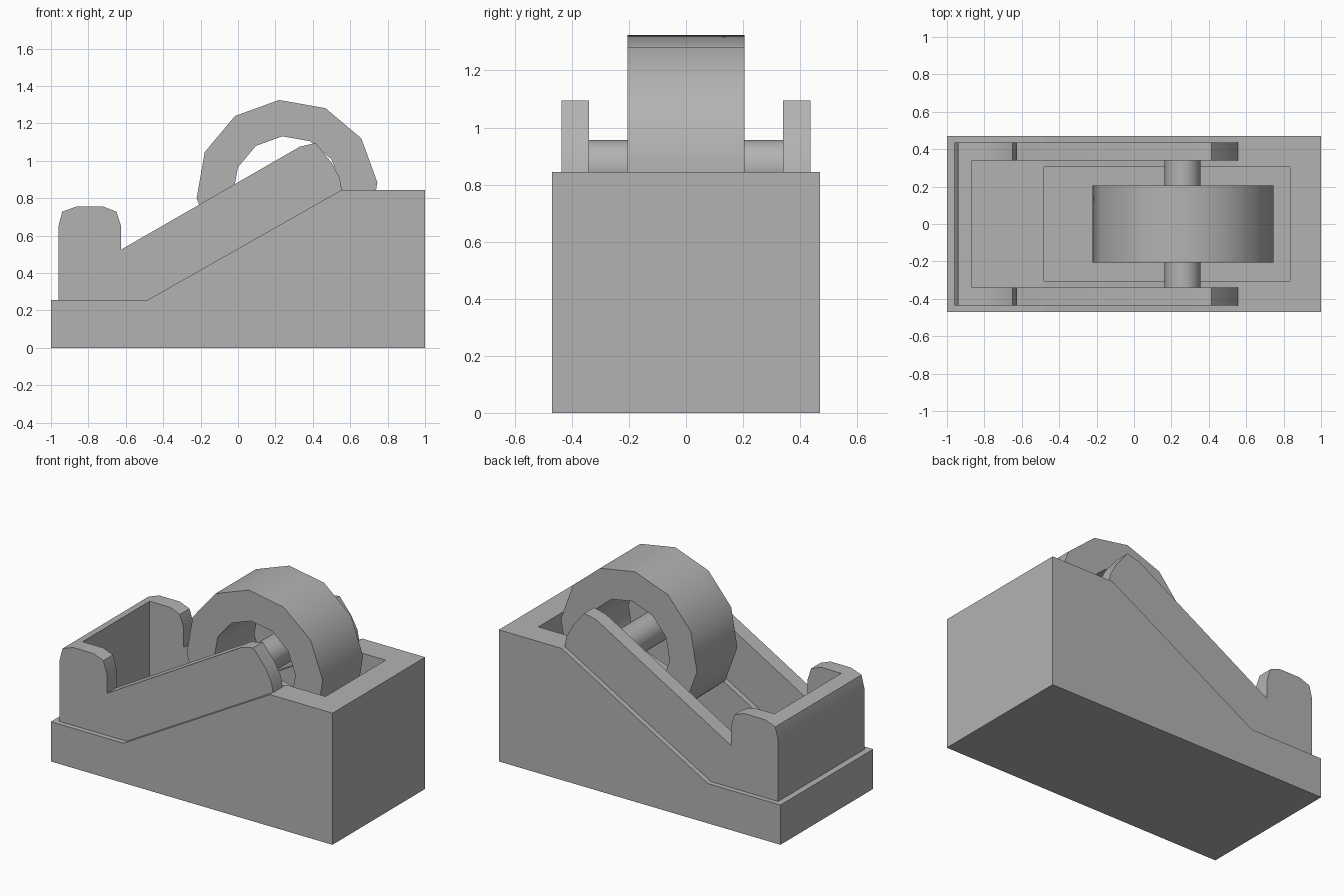
import bpy, bmesh
from math import radians, cos, sin

if "Cube" in bpy.data.objects:
    bpy.data.objects.remove(bpy.data.objects["Cube"], do_unlink=True)

grey = bpy.data.materials.new("plain_grey")
grey.use_nodes = True
colour = (0.45, 0.45, 0.45, 1)
grey.diffuse_color = colour
grey.node_tree.nodes["Principled BSDF"].inputs["Base Color"].default_value = colour


def finish(name, bm):
    bmesh.ops.recalc_face_normals(bm, faces=bm.faces)
    mesh = bpy.data.meshes.new(name)
    bm.to_mesh(mesh)
    bm.free()
    mesh.materials.append(grey)
    obj = bpy.data.objects.new(name, mesh)
    bpy.context.collection.objects.link(obj)
    return obj


def smooth(obj, angle):
    bpy.ops.object.select_all(action="DESELECT")
    obj.select_set(True)
    bpy.context.view_layer.objects.active = obj
    bpy.ops.object.shade_smooth_by_angle(angle=radians(angle))


def extrude(name, profile, y0, y1):
    """Extrude an x-z outline from y0 to y1."""
    bm = bmesh.new()
    face = bm.faces.new([bm.verts.new((x, y0, z)) for x, z in profile])
    new = bmesh.ops.extrude_face_region(bm, geom=[face])["geom"]
    moved = [v for v in new if isinstance(v, bmesh.types.BMVert)]
    bmesh.ops.translate(bm, verts=moved, vec=(0, y1 - y0, 0))
    return finish(name, bm)


def ring_points(radius, sides, cx, cz, phase):
    angles = [radians(phase + 360 * i / sides) for i in range(sides)]
    return [(cx + radius * cos(a), cz + radius * sin(a)) for a in angles]


# Wedge base with an open pocket under the roll
base = extrude("base", [(-1, 0), (1, 0), (1, 0.845), (0.555, 0.845),
                        (-0.485, 0.255), (-1, 0.255)], -0.47, 0.47)
cutter = extrude("pocket_cutter", [(-0.48, 0.2), (0.835, 0.2),
                                   (0.835, 1), (-0.48, 1)], -0.305, 0.305)
cutter.hide_render = True
cut = base.modifiers.new("pocket", "BOOLEAN")
cut.operation = "DIFFERENCE"
cut.solver = "EXACT"
cut.object = cutter
bpy.context.view_layer.objects.active = base
bpy.ops.object.modifier_apply(modifier=cut.name)
bpy.data.objects.remove(cutter, do_unlink=True)

# Side plates with a rounded ear in front and a rounded arm end
front_edge = [(-0.96, 0.255), (-0.96, 0.65), (-0.94, 0.728), (-0.865, 0.755)]
plate = front_edge + [(-0.72, 0.755), (-0.65, 0.728), (-0.625, 0.65),
                      (-0.625, 0.525), (0.33, 1.075), (0.415, 1.095),
                      (0.5, 0.99), (0.543, 0.91), (0.555, 0.845),
                      (-0.485, 0.255)]
for name, side in (("left_plate", 1), ("right_plate", -1)):
    smooth(extrude(name, plate, side * 0.34, side * 0.437), 32)

# Front wall joining the ears
smooth(extrude("front_wall", front_edge + [(-0.865, 0.255)], -0.34, 0.34), 32)

# Axle
smooth(extrude("axle", ring_points(0.096, 24, 0.26, 0.861, 0), -0.345, 0.345), 35)

# Tape roll: a thick twelve-sided ring
bm = bmesh.new()
loops = []
for radius, y in ((0.485, -0.205), (0.485, 0.205), (0.29, 0.205), (0.29, -0.205)):
    loops.append([bm.verts.new((x, y, z))
                  for x, z in ring_points(radius, 12, 0.262, 0.842, 5)])
for i in range(4):
    a, b = loops[i], loops[(i + 1) % 4]
    for j in range(12):
        k = (j + 1) % 12
        bm.faces.new((a[j], a[k], b[k], b[j]))
smooth(finish("tape_roll", bm), 35)
